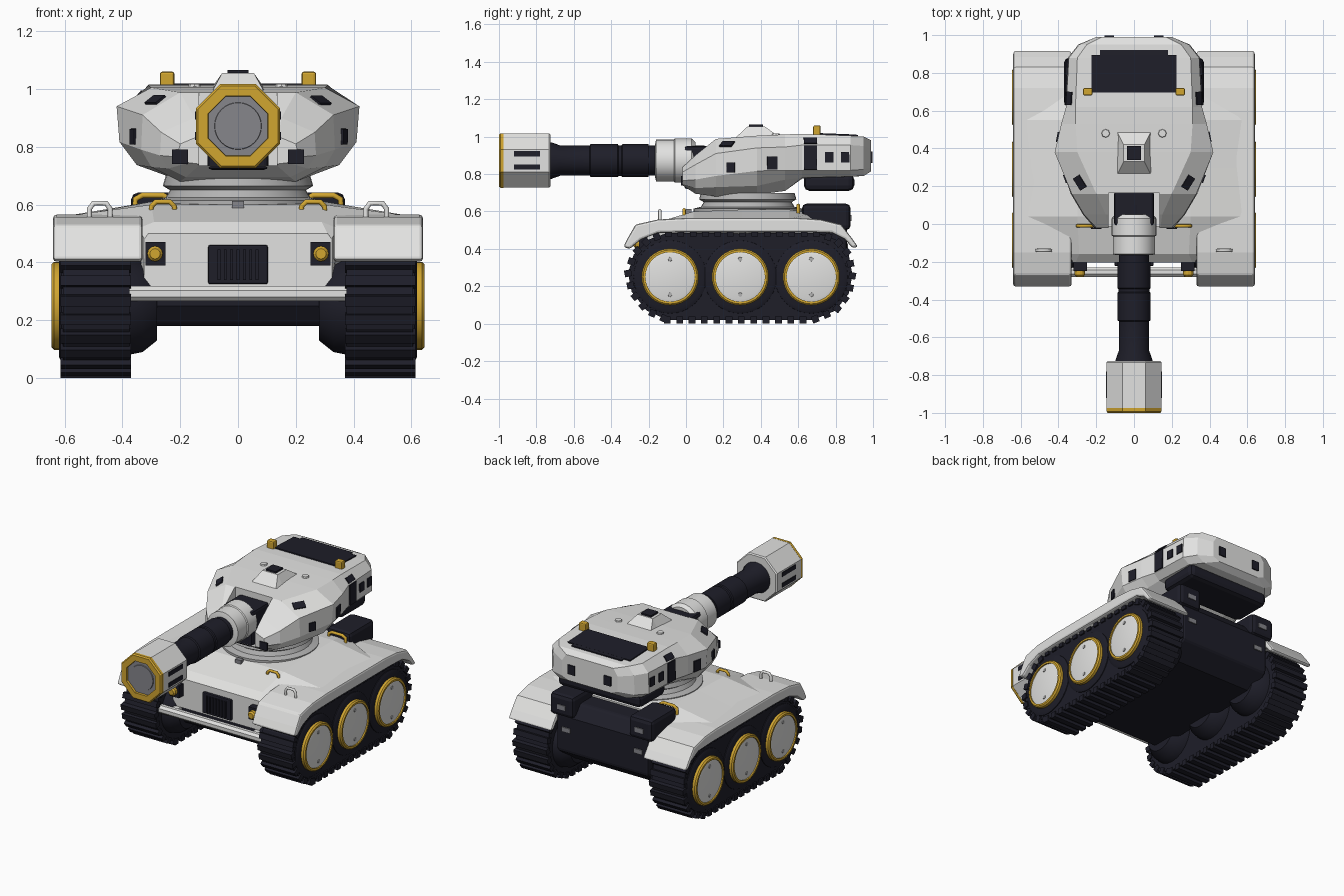
import bpy, bmesh, math
from mathutils import Vector, Matrix
from mathutils.bvhtree import BVHTree

if "Cube" in bpy.data.objects:
    bpy.data.objects.remove(bpy.data.objects["Cube"])

def material(name, r, g, b):
    m = bpy.data.materials.new(name)
    m.diffuse_color = (r, g, b, 1)
    m.use_nodes = True
    m.node_tree.nodes["Principled BSDF"].inputs["Base Color"].default_value = m.diffuse_color
    return m

WHITE = material("off_white", .76, .76, .75)
DARK = material("dark_navy", .013, .013, .022)
YELLOW = material("yellow", .64, .38, .03)
GREY = material("mid_grey", .24, .24, .26)
LIGHT = material("light_grey", .45, .45, .45)

def finish(name, bm, mat, smooth=False, bevel=0):
    bmesh.ops.recalc_face_normals(bm, faces=bm.faces)
    me = bpy.data.meshes.new(name)
    bm.to_mesh(me)
    bm.free()
    me.materials.append(mat)
    ob = bpy.data.objects.new(name, me)
    bpy.context.collection.objects.link(ob)
    bpy.ops.object.select_all(action='DESELECT')
    bpy.context.view_layer.objects.active = ob
    ob.select_set(True)
    if smooth:
        bpy.ops.object.shade_smooth_by_angle(angle=math.radians(32))
    if bevel:
        b = ob.modifiers.new("bevel", 'BEVEL')
        b.width, b.segments = bevel, 2
        b.angle_limit = math.radians(40)
    return ob

def add_box(bm, size, matrix):
    bmesh.ops.create_cube(bm, size=1, matrix=matrix @ Matrix.Diagonal((*size, 1)))

def box(name, lo, hi, mat, bevel=0):
    bm = bmesh.new()
    lo, hi = Vector(lo), Vector(hi)
    add_box(bm, [abs(c) for c in hi - lo], Matrix.Translation((lo + hi) / 2))
    return finish(name, bm, mat, False, bevel)

def boxes(name, lo, hi, mat, bevel=0):
    for s in (1, -1):
        box(name, (s * lo[0], lo[1], lo[2]), (s * hi[0], hi[1], hi[2]), mat, bevel)

def skin(bm, rings, closed=False):
    vs = [[bm.verts.new(p) for p in r] for r in rings]
    n = len(vs[0])
    pairs = list(zip(vs, vs[1:])) + ([(vs[-1], vs[0])] if closed else [])
    for a, b in pairs:
        for i in range(n):
            bm.faces.new((a[i], a[(i + 1) % n], b[(i + 1) % n], b[i]))
    if not closed:
        bm.faces.new(vs[0])
        bm.faces.new(vs[-1])

def lathe(name, axis, centre, profile, mat, sides=32, closed=False, turn=0):
    """profile: (position on axis, radius); centre holds the other two coordinates"""
    rings = []
    for t, r in profile:
        ring = []
        for i in range(sides):
            a = 2 * math.pi * i / sides + turn
            c = [centre[0] + r * math.cos(a), centre[1] + r * math.sin(a)]
            c.insert('XYZ'.index(axis), t)
            ring.append(c)
        rings.append(ring)
    bm = bmesh.new()
    skin(bm, rings, closed)
    return finish(name, bm, mat, sides > 12)

def loft(name, stations, mat, bevel=0):
    """stations: y and a half section that is mirrored over x = 0"""
    bm = bmesh.new()
    skin(bm, [[(x, y, z) for x, z in half] + [(-x, y, z) for x, z in reversed(half)]
              for y, half in stations])
    return finish(name, bm, mat, False, bevel)

def prism(bm, pts, x0, x1):
    skin(bm, [[(x, y, z) for y, z in pts] for x in (x0, x1)])

def arch(name, centre, w, h, r, mat):
    cu = bpy.data.curves.new(name, 'CURVE')
    cu.dimensions, cu.bevel_depth, cu.bevel_resolution = '3D', r, 2
    sp = cu.splines.new('POLY')
    pts = [(-w, -.02), (-w, h * .6), (-w * .6, h), (w * .6, h), (w, h * .6), (w, -.02)]
    sp.points.add(len(pts) - 1)
    for p, (x, z) in zip(sp.points, pts):
        p.co = (centre[0] + x, centre[1], centre[2] + z, 1)
    ob = bpy.data.objects.new(name, cu)
    bpy.context.collection.objects.link(ob)
    bpy.ops.object.select_all(action='DESELECT')
    bpy.context.view_layer.objects.active = ob
    ob.select_set(True)
    bpy.ops.object.convert(target='MESH')
    bpy.context.object.data.materials.clear()
    bpy.context.object.data.materials.append(mat)

# tracks with cleats, wheels, fenders
track = [(-.1, .02), (.68, .02), (.8, .07), (.87, .16), (.89, .26), (.87, .37), (.8, .45), (.7, .485),
         (-.1, .485), (-.2, .45), (-.28, .37), (-.31, .27), (-.29, .17), (-.21, .07)]
fender = [(-.335, .41), (-.31, .46), (-.27, .53), (-.15, .557), (0, .565), (.6, .565), (.72, .557), (.83, .53),
          (.885, .46), (.92, .41), (.89, .405), (.85, .45), (.78, .485), (.65, .49), (0, .49), (-.15, .485),
          (-.24, .45), (-.3, .4)]
for s in (1, -1):
    bm = bmesh.new()
    prism(bm, track, s * .375, s * .605)
    dist, step = 0, .066
    for a, b in zip(track, track[1:] + track[:1]):
        a, b = Vector(a), Vector(b)
        length = (b - a).length
        while dist < length:
            p = a.lerp(b, dist / length)
            d = b - a
            add_box(bm, (.245, .036, .038), Matrix.Translation((s * .492, p.x, p.y))
                    @ Matrix.Rotation(math.atan2(d.y, d.x), 4, 'X'))
            dist += step
        dist -= length
    finish("track", bm, DARK)
    bm = bmesh.new()
    prism(bm, fender, s * .33, s * .64)
    finish("fender", bm, WHITE, False, .012)
    for y in (-.085, .29, .67):
        c = (y, .25)
        lathe("wheel_hub", 'X', c, [(s * .56, .2), (s * .61, .195), (s * .62, .175)], DARK)
        lathe("wheel_ring", 'X', c, [(s * .6, .152), (s * .637, .152), (s * .645, .144),
                                     (s * .645, .132), (s * .6, .132)], YELLOW, closed=True)
        lathe("wheel_disc", 'X', c, [(s * .6, .134), (s * .636, .134), (s * .64, .12)], WHITE)
        lathe("inner_wheel", 'X', c, [(s * .38, .17), (s * .33, .16), (s * .28, .12)], DARK, 24)
        for dz in (.095, -.095):
            lathe("wheel_bolt", 'X', (y, .25 + dz), [(s * .63, .013), (s * .644, .011)], LIGHT, 8)
    arch("fender_loop", (s * .478, -.14, .555), .036, .05, .009, WHITE)
    arch("deck_loop", (s * .26, -.01, .57), .04, .04, .009, YELLOW)
    arch("rear_bar", (s * .295, .6, .6), .06, .032, .01, YELLOW)
    # headlights
    box("headlight_box", (s * .25, -.25, .39), (s * .32, -.2, .47), DARK)
    lathe("headlight", 'Y', (s * .287, .43), [(-.24, .027), (-.27, .027), (-.28, .018)], YELLOW, 12)

# hull
loft("hull_deck", [
    (-.205, [(.3, .31), (.325, .33), (.325, .42), (.325, .48), (.31, .5)]),
    (-.16, [(.3, .3), (.33, .32), (.34, .45), (.34, .52), (.29, .54)]),
    (.04, [(.3, .3), (.33, .35), (.6, .5), (.6, .56), (.3, .6)]),
    (.3, [(.3, .3), (.33, .35), (.625, .49), (.625, .55), (.3, .61)]),
    (.55, [(.3, .3), (.33, .35), (.6, .5), (.6, .56), (.3, .61)]),
    (.68, [(.3, .3), (.33, .35), (.36, .5), (.36, .56), (.29, .59)])], WHITE)
bm = bmesh.new()
prism(bm, [(-.19, .25), (-.14, .18), (.74, .18), (.86, .27), (.86, .5), (.8, .58), (.6, .58), (.5, .4), (-.19, .4)],
      -.33, .33)
finish("lower_hull", bm, DARK, False, .015)
box("belly_sides", (-.38, -.12, .26), (.38, .75, .48), DARK)
boxes("rear_box", (.2, .62, .5), (.37, .88, .642), DARK, .025)
boxes("rear_plate", (.23, .855, .4), (.29, .867, .43), GREY)
boxes("rear_plate_upper", (.25, .876, .55), (.31, .886, .58), GREY)
lathe("bumper_bar", 'X', (-.255, .292), [(-.375, .028), (.375, .028)], WHITE, 8, turn=math.pi / 8)
boxes("bumper_arm", (.27, -.26, .27), (.31, -.17, .31), WHITE)
box("grille_frame", (-.103, -.222, .325), (.103, -.19, .46), DARK, .006)
for i in range(7):
    x = -.066 + i * .022
    box("grille_slat", (x - .005, -.23, .34), (x + .005, -.21, .445), DARK)
box("deck_latch", (-.02, 0, .585), (.02, .03, .612), GREY)

# turret ring
lathe("turret_ring", 'Z', (0, .33), [(.57, .29), (.615, .29), (.625, .25), (.65, .235), (.665, .26),
                                     (.7, .25)], LIGHT, 40)

# turret body
turret = loft("turret", [
    (-.02, [(.13, .74), (.17, .745), (.21, .765), (.2, .81), (.14, .835)]),
    (.05, [(.18, .695), (.24, .725), (.27, .77), (.265, .85), (.15, .9)]),
    (.16, [(.2, .68), (.3, .73), (.335, .79), (.33, .91), (.2, .988)]),
    (.38, [(.22, .69), (.35, .737), (.41, .817), (.42, .94), (.3, 1.005)]),
    (.53, [(.22, .71), (.33, .77), (.385, .82), (.385, .945), (.31, 1.012)]),
    (.62, [(.22, .775), (.32, .78), (.36, .82), (.36, .955), (.31, 1.015)]),
    (.88, [(.2, .785), (.3, .787), (.35, .82), (.345, .955), (.3, 1.005)]),
    (.95, [(.18, .79), (.24, .79), (.295, .825), (.29, .95), (.25, 1)]),
    (.99, [(.1, .815), (.15, .815), (.2, .835), (.2, .935), (.17, .98)])], WHITE)
bm = bmesh.new()
bm.from_mesh(turret.data)
tree = BVHTree.FromBMesh(bm)
bm.free()

def patch(name, origin, direction, w, h, mat=DARK, sides=(1, -1)):
    """thin plate laid on the turret where a ray hits it"""
    for s in sides:
        hit, n, _, _ = tree.ray_cast(Vector((s * origin[0], *origin[1:])),
                                     Vector((s * direction[0], *direction[1:])))
        if hit is None:
            continue
        if n.dot(Vector((s * direction[0], *direction[1:]))) > 0:
            n = -n
        u = Vector((0, 0, 1)).cross(n) if abs(n.z) < .95 else Vector((1, 0, 0))
        u = (u - n * u.dot(n)).normalized()
        m = Matrix((u, n.cross(u), n)).transposed().to_4x4()
        m.translation = hit + n * .003
        bm = bmesh.new()
        add_box(bm, (w, h, .009), m)
        finish(name, bm, mat)

LEFT, BACK, DOWN, FRONT = (-1, 0, 0), (0, -1, 0), (0, 0, -1), (0, 1, 0)
patch("cheek_front_window", (.2, -1, .765), FRONT, .055, .05)
patch("cheek_top_window", (.285, .22, 2), DOWN, .075, .045)
patch("cheek_side_window", (2, .24, .835), LEFT, .045, .055)
patch("mid_side_window", (2, .46, .86), LEFT, .055, .07)
patch("side_stripe", (2, .665, .888), LEFT, .07, .13)
patch("side_stripe_upper", (2, .665, .975), LEFT, .07, .04)
patch("rear_side_window", (2, .765, .89), LEFT, .045, .055)
patch("rear_side_window", (2, .85, .89), LEFT, .045, .055)
patch("back_window", (.13, 2, .89), BACK, .05, .06)
patch("roof_panel", (0, .795, 2), DOWN, .45, .2, DARK, (1,))
patch("roof_panel_rear", (0, .9, 2), DOWN, .36, .04, DARK, (1,))

# notch for the gun
cutter = box("notch_cutter", (-.135, -.2, .735), (.135, .165, 1.2), WHITE)
cutter.hide_render = True
bpy.context.view_layer.objects.active = turret
mod = turret.modifiers.new("notch", 'BOOLEAN')
mod.operation, mod.object, mod.solver = 'DIFFERENCE', cutter, 'EXACT'
bpy.ops.object.modifier_apply(modifier="notch")
bpy.data.objects.remove(cutter)

box("gun_cradle", (-.105, -.01, .72), (.105, .175, .95), DARK, .015)
box("bustle_base", (-.3, .63, .71), (.3, .9, .8), DARK, .03)
boxes("roof_lamp", (.22, .68, 1), (.27, .72, 1.06), YELLOW, .008)
loft("hatch", [(.26, [(.1, .98), (.09, .99)]), (.33, [(.1, .98), (.055, 1.055)]),
               (.42, [(.1, .98), (.055, 1.055)]), (.49, [(.1, .98), (.09, 1.005)])], WHITE)
box("hatch_window", (-.036, .338, 1.05), (.036, .412, 1.066), DARK)
for s in (1, -1):
    lathe("roof_bolt", 'Z', (s * .15, .48), [(1, .025), (1.018, .02)], WHITE, 8)

# gun
AX = (0, .872)
lathe("mantlet", 'Y', AX, [(.05, .1), (.03, .118), (-.06, .118), (-.065, .112), (-.16, .112), (-.165, .09)], WHITE)
lathe("barrel", 'Y', AX, [(.1, .08), (-.2, .08), (-.2, .088), (-.34, .088), (-.345, .082), (-.36, .082), (-.365, .088),
                          (-.51, .088), (-.515, .08), (-.67, .08), (-.72, .098), (-.75, .098)], DARK)
lathe("muzzle", 'Y', AX, [(-.725, .15), (-.732, .157), (-.978, .157)], WHITE, 8, turn=math.pi / 8)
lathe("muzzle_rim", 'Y', AX, [(-.975, .158), (-.992, .158), (-1, .15), (-1, .112), (-.975, .11)], YELLOW, 8,
      closed=True, turn=math.pi / 8)
lathe("bore_ring", 'Y', AX, [(-.97, .112), (-.985, .112)], GREY)
lathe("bore", 'Y', AX, [(-.98, .083), (-.99, .08)], GREY)
for z in (.838, .908):
    boxes("muzzle_slot", (.14, -.92, z - .014), (.149, -.78, z + .014), DARK)
